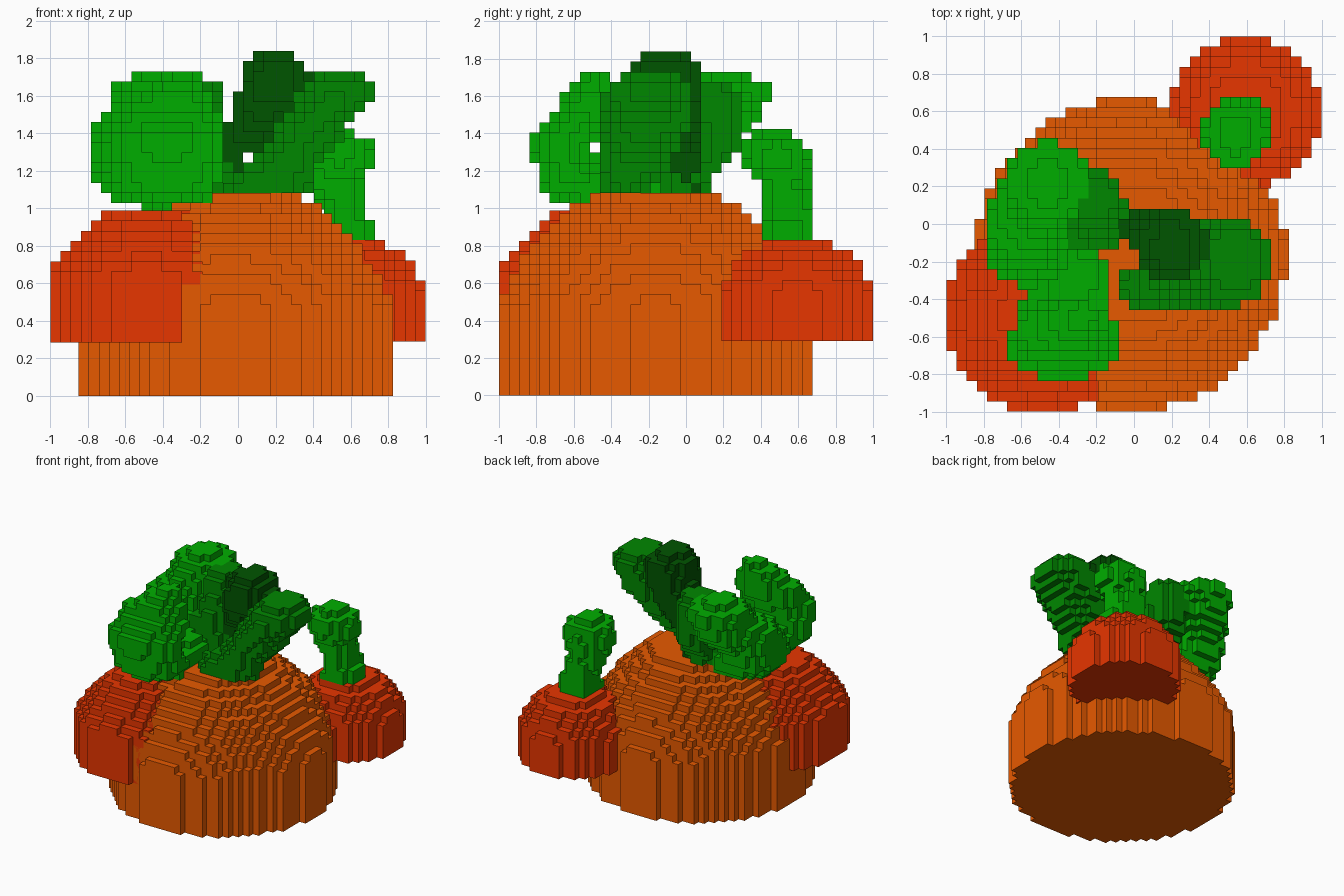
import bpy, math
from mathutils import Vector

if "Cube" in bpy.data.objects:
    bpy.data.objects.remove(bpy.data.objects["Cube"])

H = 2 / 37  # block size


def material(name, rgb):
    m = bpy.data.materials.new(name)
    m.diffuse_color = (*rgb, 1)
    m.use_nodes = True
    m.node_tree.nodes["Principled BSDF"].inputs["Base Color"].default_value = m.diffuse_color
    return m


ORANGE = material("orange", (0.807, 0.102, 0.0))
RED = material("red orange", (0.807, 0.037, 0.0))
LIGHT = material("light green", (0.0, 0.423, 0.0))
MID = material("mid green", (0.0, 0.242, 0.0))
DARK = material("dark green", (0.0, 0.089, 0.0))


def blocks(name, inside, lo, hi, mat, x0=-1.0, z0=0.0):
    """Fill the box lo-hi with blocks where inside(p) holds; keep outer faces."""
    org = Vector((x0, -1, z0))
    a = [math.floor((lo[i] - org[i]) / H + 0.01) for i in range(3)]
    b = [math.ceil((hi[i] - org[i]) / H - 0.01) for i in range(3)]
    cells = {(i, j, k) for i in range(a[0], b[0]) for j in range(a[1], b[1])
             for k in range(a[2], b[2])
             if inside(org + Vector((i + .5, j + .5, k + .5)) * H)}
    verts, faces = {}, []
    for c in cells:
        for ax in range(3):
            u, v = (ax + 1) % 3, (ax + 2) % 3
            for s in (0, 1):
                n = list(c)
                n[ax] += 1 if s else -1
                if tuple(n) in cells:
                    continue
                quad = []
                for du, dv in ((0, 0), (1, 0), (1, 1), (0, 1)):
                    q = list(c)
                    q[ax] += s
                    q[u] += du
                    q[v] += dv
                    quad.append(verts.setdefault(tuple(q), len(verts)))
                faces.append(quad if s else quad[::-1])
    me = bpy.data.meshes.new(name)
    me.from_pydata([org + Vector(p) * H for p in verts], [], faces)
    me.materials.append(mat)
    ob = bpy.data.objects.new(name, me)
    bpy.context.collection.objects.link(ob)
    return ob


def dome(name, cx, cy, profile, mat, x0, z0):
    """Round block body from (height, radius) pairs."""
    def inside(p):
        for (za, ra), (zb, rb) in zip(profile, profile[1:]):
            if za <= p.z <= zb:
                r = ra + (rb - ra) * (p.z - za) / (zb - za)
                return math.hypot(p.x - cx, p.y - cy) <= r
        return False
    R = max(r for _, r in profile) + H
    blocks(name, inside, (cx - R, cy - R, profile[0][0]),
           (cx + R, cy + R, profile[-1][0]), mat, x0, z0)


def leaf(name, path, mat, z0=0.0):
    """Curling leaf: ellipsoids (x, y, z, rx, ry, rz) swept along a path."""
    balls = []
    for p, q in zip(path, path[1:]):
        balls += [[a + (b - a) * t / 6 for a, b in zip(p, q)] for t in range(7)]

    def inside(p):
        return any(((p.x - x) / rx) ** 2 + ((p.y - y) / ry) ** 2
                   + ((p.z - z) / rz) ** 2 <= 1
                   for x, y, z, rx, ry, rz in balls)
    lo = [min(b[i] - b[i + 3] for b in balls) - H for i in range(3)]
    hi = [max(b[i] + b[i + 3] for b in balls) + H for i in range(3)]
    blocks(name, inside, lo, hi, mat, -1.0, z0)


# Three round bodies
dome("main_body", -0.02, -0.165,
     [(0, .83), (.49, .83), (.6, .79), (.7, .73), (.8, .66), (.88, .59),
      (.95, .51), (1.02, .43), (1.081, .33)], ORANGE, -1.0125, 0)
dome("left_body", -0.487, -0.487,
     [(.285, .525), (.66, .525), (.72, .46), (.8, .4), (.9, .32), (.988, .2)],
     RED, -1.0, .285)
dome("right_body", 0.595, 0.595,
     [(.29, .402), (.56, .402), (.66, .36), (.75, .28), (.831, .16)],
     RED, -1.0, .29)

# Leaves on the large bodies
leaf("front_left_leaf",
     [(-.32, -.25, 1.16, .2, .12, .08), (-.36, -.45, 1.1, .24, .14, .12),
      (-.38, -.62, 1.17, .29, .18, .14), (-.38, -.68, 1.34, .29, .15, .13),
      (-.37, -.57, 1.49, .27, .15, .1), (-.33, -.53, 1.6, .18, .12, .07),
      (-.28, -.49, 1.7, .06, .06, .05)], LIGHT)
leaf("back_left_leaf",
     [(-.42, -.08, 1.12, .2, .2, .12), (-.56, -.08, 1.21, .24, .25, .17),
      (-.58, 0, 1.36, .22, .23, .14), (-.48, .17, 1.5, .21, .22, .14),
      (-.46, .22, 1.61, .22, .23, .11)], LIGHT)
leaf("inner_leaf",
     [(-.3, -.08, 1.26, .19, .06, .1), (-.18, -.02, 1.14, .15, .13, .12),
      (-.2, .08, 1.35, .16, .2, .15), (-.2, .14, 1.56, .13, .18, .13)], MID)
leaf("right_leaf",
     [(.14, -.34, 1.12, .25, .13, .06), (.22, -.29, 1.2, .19, .18, .08),
      (.32, -.24, 1.32, .17, .2, .1), (.43, -.21, 1.48, .18, .25, .1),
      (.54, -.2, 1.62, .19, .23, .12)], MID)
leaf("centre_leaf",
     [(-.06, .0, 1.18, .07, .08, .1), (-.02, .0, 1.32, .08, .09, .06),
      (.05, -.02, 1.4, .13, .11, .1),
      (.2, -.11, 1.62, .19, .2, .12), (.21, -.11, 1.71, .18, .2, .13)], DARK)

# Stem on the small right body
leaf("right_stem",
     [(.59, .54, .87, .16, .15, .06), (.56, .55, 1.0, .12, .13, .06),
      (.52, .53, 1.12, .13, .12, .08), (.54, .49, 1.24, .18, .17, .08),
      (.54, .48, 1.32, .17, .17, .1)], LIGHT, .29)
